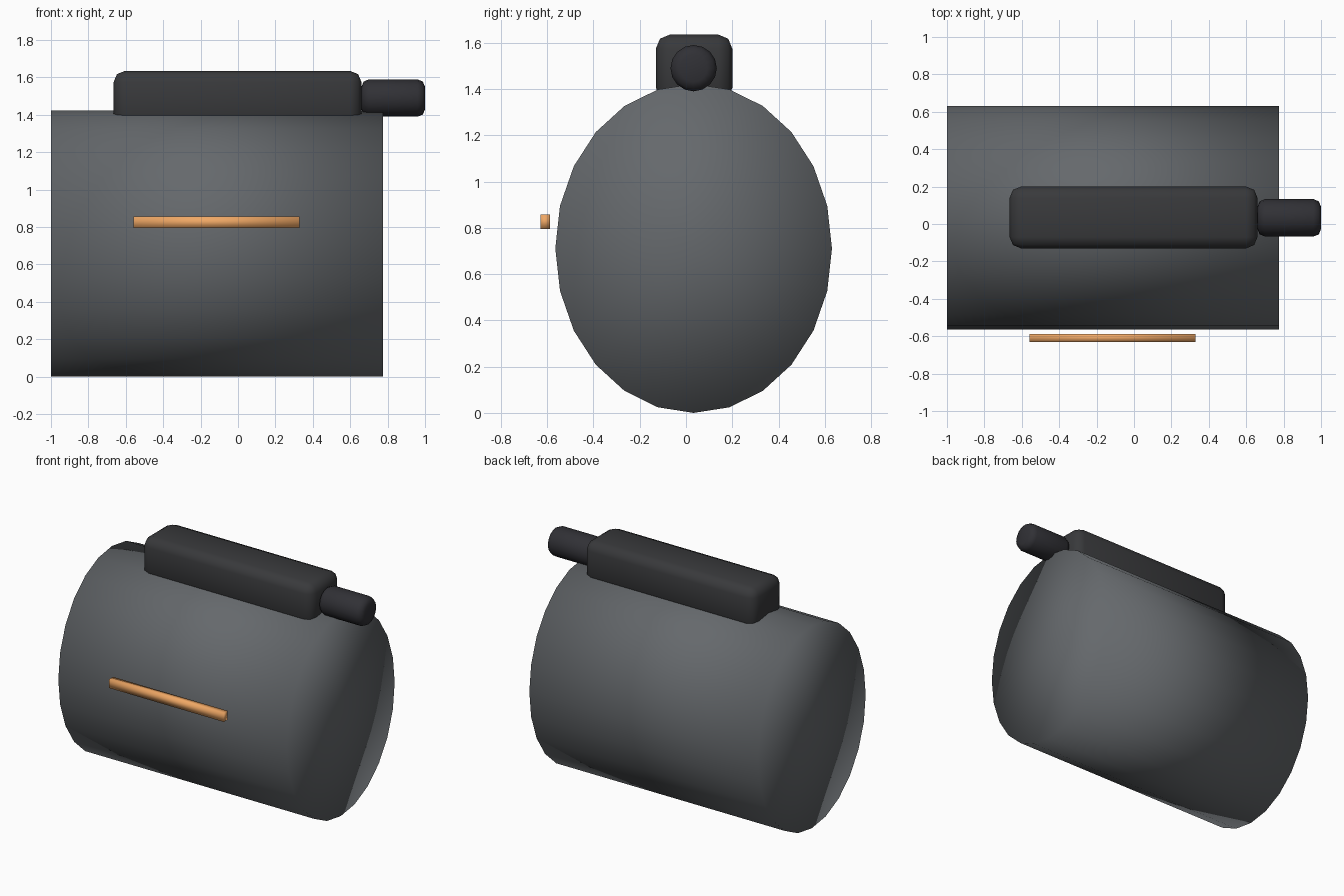
import bpy, math

if "Cube" in bpy.data.objects:
    bpy.data.objects.remove(bpy.data.objects["Cube"])

CY = 0.033  # shared centre line in y


def material(name, rgb):
    m = bpy.data.materials.new(name)
    m.diffuse_color = (*rgb, 1)
    m.use_nodes = True
    m.node_tree.nodes["Principled BSDF"].inputs["Base Color"].default_value = m.diffuse_color
    return m


def finish(name, mat, bevel=0, segments=2):
    ob = bpy.context.object
    ob.name = name
    ob.data.materials.append(mat)
    bpy.ops.object.transform_apply(location=False, rotation=True, scale=True)
    if bevel:
        b = ob.modifiers.new("bevel", 'BEVEL')
        b.width, b.segments = bevel, segments
        b.limit_method, b.angle_limit = 'ANGLE', math.radians(40)
    bpy.ops.object.shade_smooth()
    return ob


def box(name, lo, hi, mat, bevel=0):
    bpy.ops.mesh.primitive_cube_add(size=1, location=[(a + b) / 2 for a, b in zip(lo, hi)])
    bpy.context.object.scale = [b - a for a, b in zip(lo, hi)]
    return finish(name, mat, bevel)


def rod(name, x0, x1, z, ry, rz, sides, mat, bevel=0, cap='NGON'):
    # elliptical cylinder lying along x
    bpy.ops.mesh.primitive_cylinder_add(vertices=sides, radius=1, depth=x1 - x0, end_fill_type=cap,
                                        location=((x0 + x1) / 2, CY, z),
                                        rotation=(0, math.pi / 2, 0))
    bpy.context.object.scale = (rz, ry, 1)
    return finish(name, mat, bevel)


body_grey = material("body_grey", (0.13, 0.14, 0.15))
dark_grey = material("dark_grey", (0.04, 0.041, 0.044))
black = material("soft_black", (0.03, 0.03, 0.036))
orange = material("orange", (0.87, 0.39, 0.13))

# Oval drum body with fan caps, softly shaded across the ends
rod("drum_body", -1.0, 0.775, 0.711, 0.598, 0.711, 24, body_grey, cap='TRIFAN')

# Rounded rail sunk slightly into the top
box("top_rail", (-0.665, -0.13, 1.345), (0.66, 0.2, 1.635), dark_grey, 0.06)

# Rounded knob at the end of the rail
rod("end_knob", 0.66, 1.0, 1.49, 0.1, 0.1, 16, black, 0.04)

# Thin accent strip just off the front side
box("accent_strip", (-0.56, -0.63, 0.795), (0.33, -0.587, 0.857), orange)
